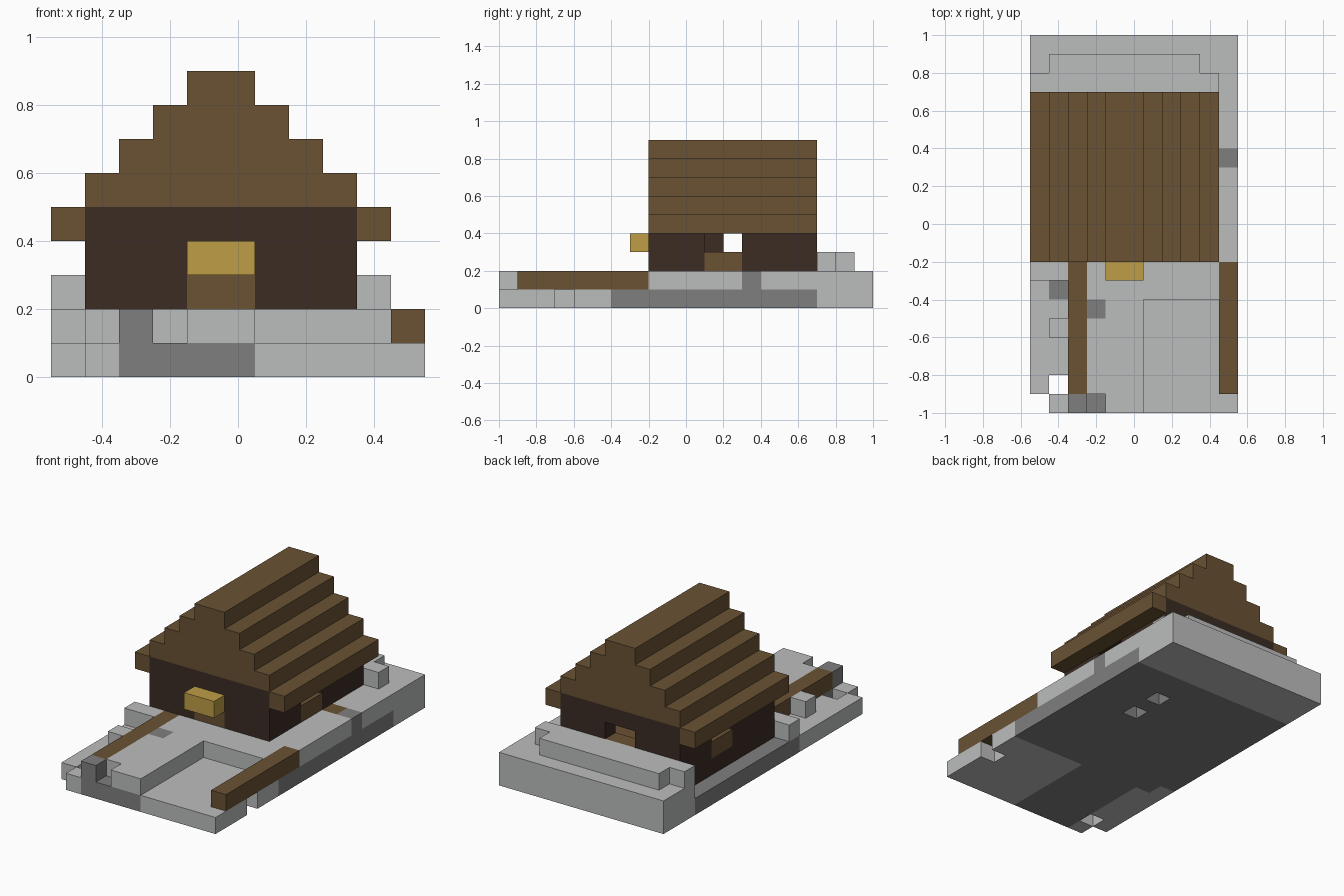
import bpy
import bmesh
from mathutils import Vector

UNIT = 0.1
ORIGIN = Vector((-0.55, -1.0, 0.0))

cube = bpy.data.objects.get("Cube")
if cube:
    bpy.data.objects.remove(cube, do_unlink=True)


def make_material(name, rgb):
    mat = bpy.data.materials.new(name)
    mat.use_nodes = True
    colour = (*rgb, 1.0)
    mat.diffuse_color = colour
    mat.node_tree.nodes["Principled BSDF"].inputs["Base Color"].default_value = colour
    return mat


LIGHT = make_material("light stone", (0.50, 0.51, 0.505))
MID = make_material("mid grey stone", (0.212, 0.212, 0.212))
WOOD = make_material("brown wood", (0.144, 0.084, 0.034))
DARK = make_material("dark wood", (0.044, 0.025, 0.017))
GOLD = make_material("lantern gold", (0.521, 0.337, 0.061))


def cells(xs, ys, zs):
    return [(x, y, z) for x in range(*xs) for y in range(*ys) for z in range(*zs)]


def blocks(name, boxes, cuts=()):
    """Fill boxes on the block grid (later ones repaint), carve cuts, skin the outside."""
    filled = {}
    for mat, *box in boxes:
        for cell in cells(*box):
            filled[cell] = mat
    for box in cuts:
        for cell in cells(*box):
            filled.pop(cell, None)

    mats = list(dict.fromkeys(filled.values()))
    bm = bmesh.new()
    for cell, mat in filled.items():
        centre = Vector(cell) + Vector((0.5, 0.5, 0.5))
        for axis in range(3):
            for sign in (-1, 1):
                n = Vector((0, 0, 0))
                n[axis] = sign
                if tuple(int(c + d) for c, d in zip(cell, n)) in filled:
                    continue
                u = Vector((0, 0, 0))
                u[(axis + 1) % 3] = 0.5
                v = n.cross(u)
                mid = centre + n * 0.5
                corners = (mid - u - v, mid + u - v, mid + u + v, mid - u + v)
                face = bm.faces.new([bm.verts.new(p * UNIT + ORIGIN) for p in corners])
                face.material_index = mats.index(mat)
    bmesh.ops.remove_doubles(bm, verts=bm.verts, dist=0.001)
    mesh = bpy.data.meshes.new(name)
    bm.to_mesh(mesh)
    bm.free()
    for mat in mats:
        mesh.materials.append(mat)
    obj = bpy.data.objects.new(name, mesh)
    bpy.context.collection.objects.link(obj)
    return obj


# Ground slab with small gaps
LOW, UP = (0, 1), (1, 2)
blocks("ground_slab", [
    (MID, (0, 11), (0, 20), LOW),
    (LIGHT, (0, 11), (17, 20), LOW),
    (LIGHT, (6, 11), (0, 6), LOW),
    (LIGHT, (0, 1), (0, 7), LOW),
    (LIGHT, (1, 2), (0, 6), LOW),
], cuts=[
    ((0, 1), (0, 1), LOW),
    ((1, 2), (1, 2), LOW),
    ((10, 11), (3, 4), LOW),
    ((7, 8), (12, 13), LOW),
    ((7, 8), (14, 15), LOW),
])

# Raised paving in front, with a sunken corner
blocks("front_paving", [
    (LIGHT, (3, 6), (0, 8), UP),
    (LIGHT, (6, 10), (6, 8), UP),
    (MID, (3, 4), (5, 6), UP),
], cuts=[((3, 4), (0, 1), UP)])
blocks("front_post", [(MID, (2, 3), (0, 1), UP)])
blocks("kerb_stones", [
    (LIGHT, (0, 2), (7, 8), UP),
    (LIGHT, (1, 2), (4, 5), UP),
])

# Left path, back terrace and its low wall
blocks("left_path", [
    (LIGHT, (9, 11), (8, 17), UP),
    (MID, (10, 11), (13, 14), UP),
    (WOOD, (9, 10), (13, 14), UP),
])
blocks("back_terrace", [
    (LIGHT, (0, 11), (17, 20), UP),
    (LIGHT, (0, 10), (17, 18), (2, 3)),
    (LIGHT, (1, 9), (17, 19), (2, 3)),
])

# Ground beams
for name, x in (("right_beam", 2), ("left_beam", 10)):
    blocks(name, [(WOOD, (x, x + 1), (1, 8), UP)])

# House walls: hollow, with a wooden sill below each opening
blocks("house_floor", [(WOOD, (2, 8), (9, 16), UP)])
openings = [
    ((4, 6), (8, 9)),      # front
    ((4, 6), (16, 17)),    # back
    ((8, 9), (11, 13)),    # left
    ((1, 2), (12, 14)),    # right
]
blocks("house_walls",
       [(DARK, (1, 9), (8, 17), (1, 5))]
       + [(WOOD, xs, ys, (2, 3)) for xs, ys in openings],
       cuts=[((2, 8), (9, 16), (1, 5))]
       + [(xs, ys, (3, 4)) for xs, ys in openings])

# Stepped roof: two eaves, then narrowing layers
eaves = [(WOOD, (x, x + 1), (8, 17), (4, 5)) for x in (0, 9)]
steps = [(WOOD, (n, 10 - n), (8, 17), (4 + n, 5 + n)) for n in range(1, 5)]
blocks("stepped_roof", eaves + steps)

# Lantern box over the front sill
blocks("front_lantern", [(GOLD, (4, 6), (7, 8), (3, 4))])
